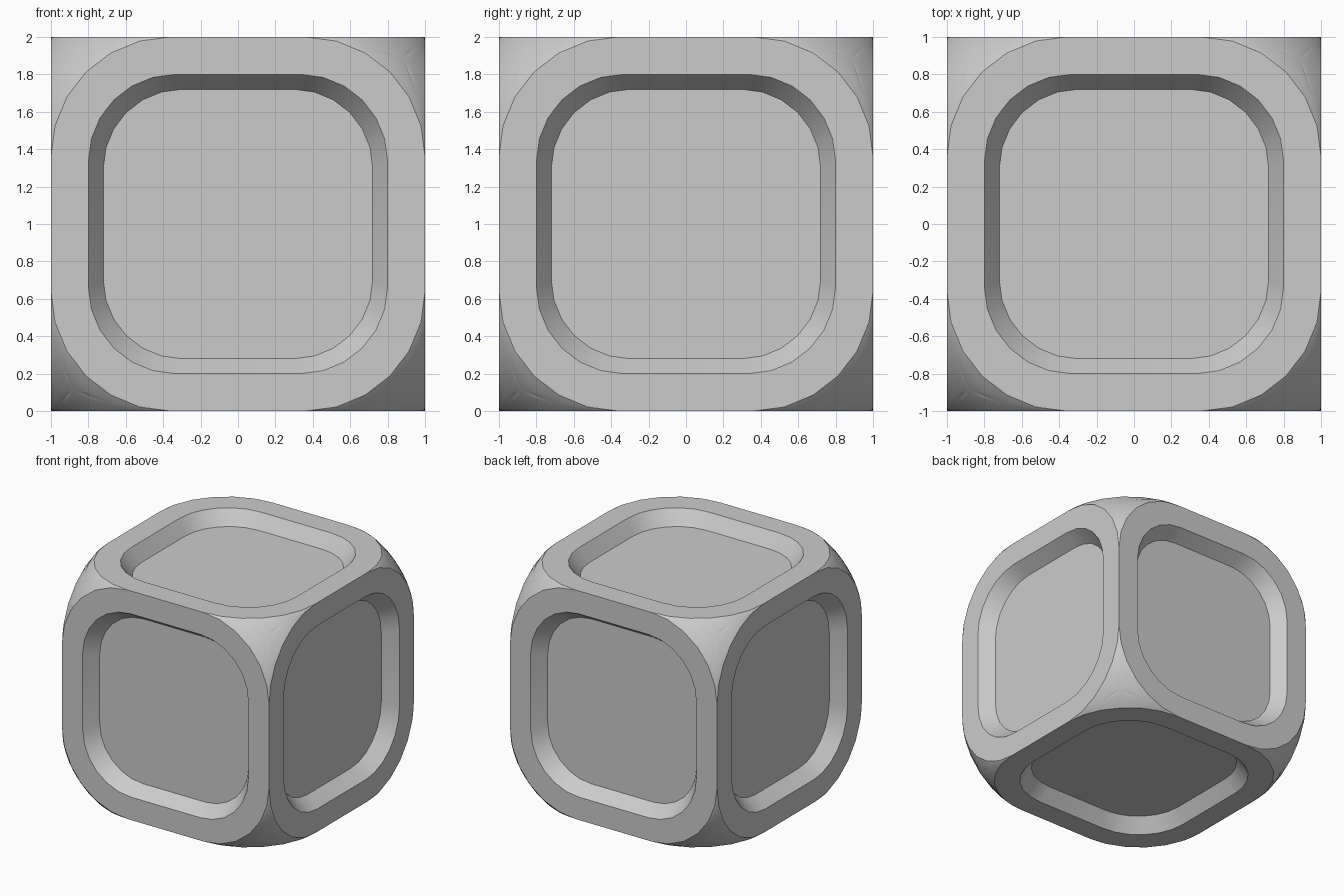
import bpy, bmesh
from math import sin, cos, pi, radians
from mathutils import Vector, Matrix

if "Cube" in bpy.data.objects:
    bpy.data.objects.remove(bpy.data.objects["Cube"])

SEG = 6          # segments per rounded corner
FLAT = 0.36      # half length of the straight cube edges
RAD = 1 - FLAT


def rounded_loop(half, flat, z):
    """Rounded square, counter-clockwise, in the plane at height z."""
    pts = []
    r = half - flat
    for q in range(4):
        turn = Matrix.Rotation(q * pi / 2, 3, 'Z')
        for i in range(SEG + 1):
            a = i * pi / 2 / SEG
            pts.append(turn @ Vector((flat + r * cos(a), flat + r * sin(a), z)))
    return pts


def bridge(bm, a, b):
    n = len(a)
    for i in range(n):
        j = (i + 1) % n
        bm.faces.new((a[i], a[j], b[j], b[i]))


bm = bmesh.new()

# Six sides: flat border, sloped recess wall, recess floor
sides = [Matrix.Identity(3), Matrix.Rotation(pi, 3, 'X')]
sides += [Matrix.Rotation(k * pi / 2, 3, 'Z') @ Matrix.Rotation(pi / 2, 3, 'X') for k in range(4)]
for rot in sides:
    loops = [[bm.verts.new(rot @ p) for p in rounded_loop(*args)]
             for args in ((1, FLAT, 1), (0.8, 0.335, 1), (0.72, 0.3, 0.88))]
    bridge(bm, loops[0], loops[1])
    bridge(bm, loops[1], loops[2])
    bm.faces.new(loops[2])

# Eight spherical corner patches between three face arcs
centre = Vector((FLAT, FLAT, FLAT))
ball = RAD * 2 ** 0.5
border = []
for k in range(3):
    for i in range(SEG):
        a = i * pi / 2 / SEG
        p = (RAD * cos(a), RAD * sin(a), RAD)
        border.append(Vector((p[-k % 3], p[(1 - k) % 3], p[(2 - k) % 3])))
# order the arcs into one closed loop around the diagonal
axis = Vector((1, 1, 1)).normalized()
u = Vector((1, -1, 0)).normalized()
v = axis.cross(u)
uniq = []
for k in range(3):
    for i in range(SEG + 1):
        a = i * pi / 2 / SEG
        p = [RAD * cos(a), RAD * sin(a)]
        p.insert(k, RAD)
        p = Vector(p)
        if all((p - q).length > 1e-4 for q in uniq):
            uniq.append(p)
from math import atan2
border = sorted(uniq, key=lambda p: atan2(p.dot(v), p.dot(u)))
RINGS = 5
for sx in (1, -1):
    for sy in (1, -1):
        for sz in (1, -1):
            def place(p):
                q = centre + p
                return bm.verts.new((q.x * sx, q.y * sy, q.z * sz))
            rings = [[place(p.lerp(axis * ball, t / RINGS).normalized() * ball) for p in border]
                     for t in range(RINGS)]
            for a, b in zip(rings, rings[1:]):
                bridge(bm, a, b)
            tip = place(axis * ball)
            last = rings[-1]
            for i in range(len(last)):
                bm.faces.new((last[i], last[(i + 1) % len(last)], tip))

bmesh.ops.remove_doubles(bm, verts=bm.verts, dist=1e-4)
bmesh.ops.recalc_face_normals(bm, faces=bm.faces)
bmesh.ops.translate(bm, verts=bm.verts, vec=(0, 0, 1))

mesh = bpy.data.meshes.new("recessed_cube")
bm.to_mesh(mesh)
bm.free()
cube = bpy.data.objects.new("recessed_cube", mesh)
bpy.context.collection.objects.link(cube)
bpy.context.view_layer.objects.active = cube
cube.select_set(True)
bpy.ops.object.shade_smooth_by_angle(angle=radians(30))
